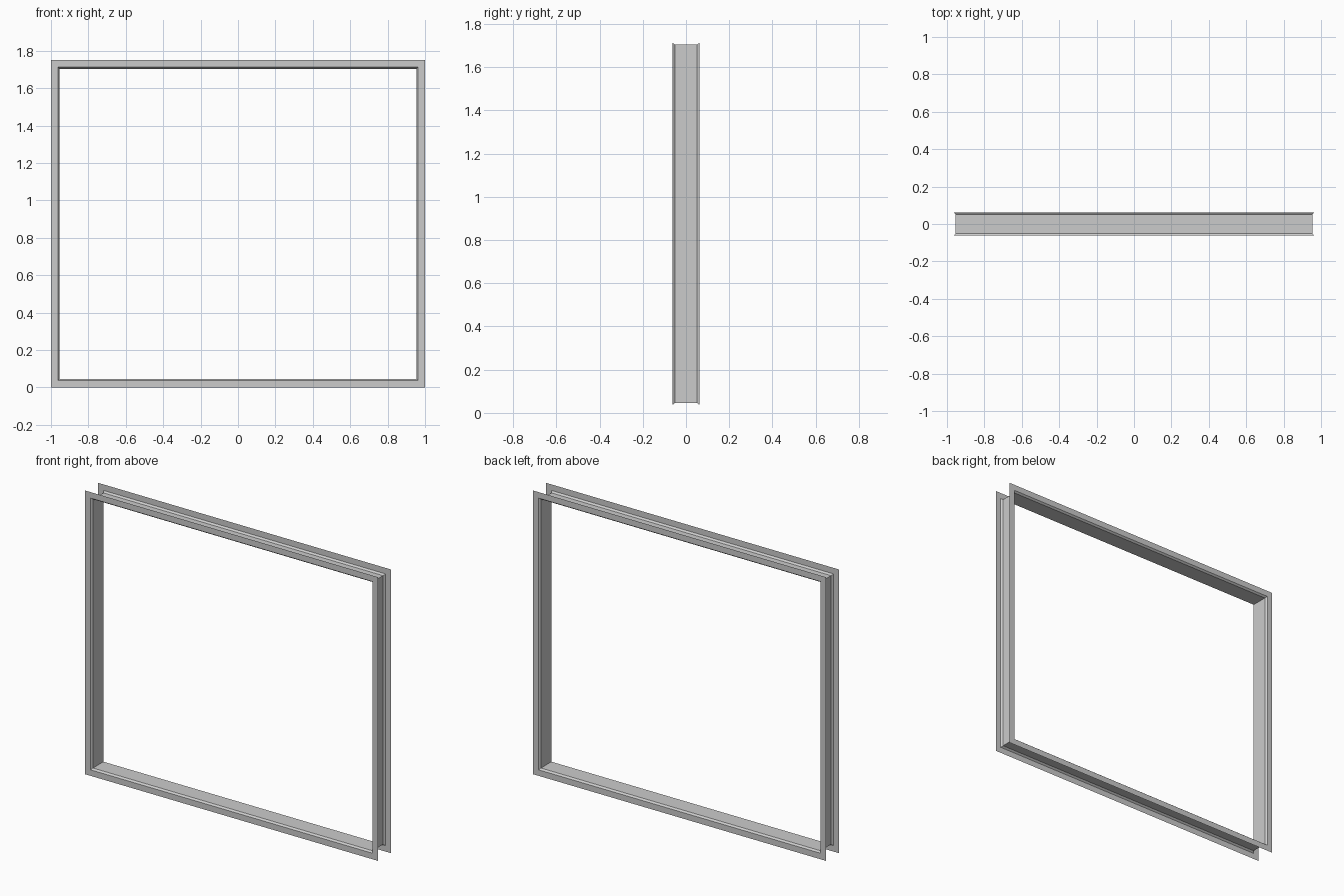
import bpy
import bmesh

if "Cube" in bpy.data.objects:
    bpy.data.objects.remove(bpy.data.objects["Cube"])

W, H = 1.0, 1.75          # half width, full height
# sheet channel cross-section: (inset from outer edge, y)
HALF = [(0.0, -0.0625), (0.037, -0.0625), (0.046, -0.051)]
PROFILE = HALF + [(d, -y) for d, y in reversed(HALF)]


def ring(bm, d, y):
    """Rectangular loop inset by d, at depth y."""
    corners = [(-W + d, d), (W - d, d), (W - d, H - d), (-W + d, H - d)]
    return [bm.verts.new((x, y, z)) for x, z in corners]


# mitred frame: bridge the profile loops around the opening
bm = bmesh.new()
rings = [ring(bm, d, y) for d, y in PROFILE]
for a, b in zip(rings, rings[1:]):
    for i in range(4):
        j = (i + 1) % 4
        bm.faces.new((a[i], a[j], b[j], b[i]))

mesh = bpy.data.meshes.new("window_frame")
bm.to_mesh(mesh)
bm.free()
frame = bpy.data.objects.new("window_frame", mesh)
bpy.context.collection.objects.link(frame)
